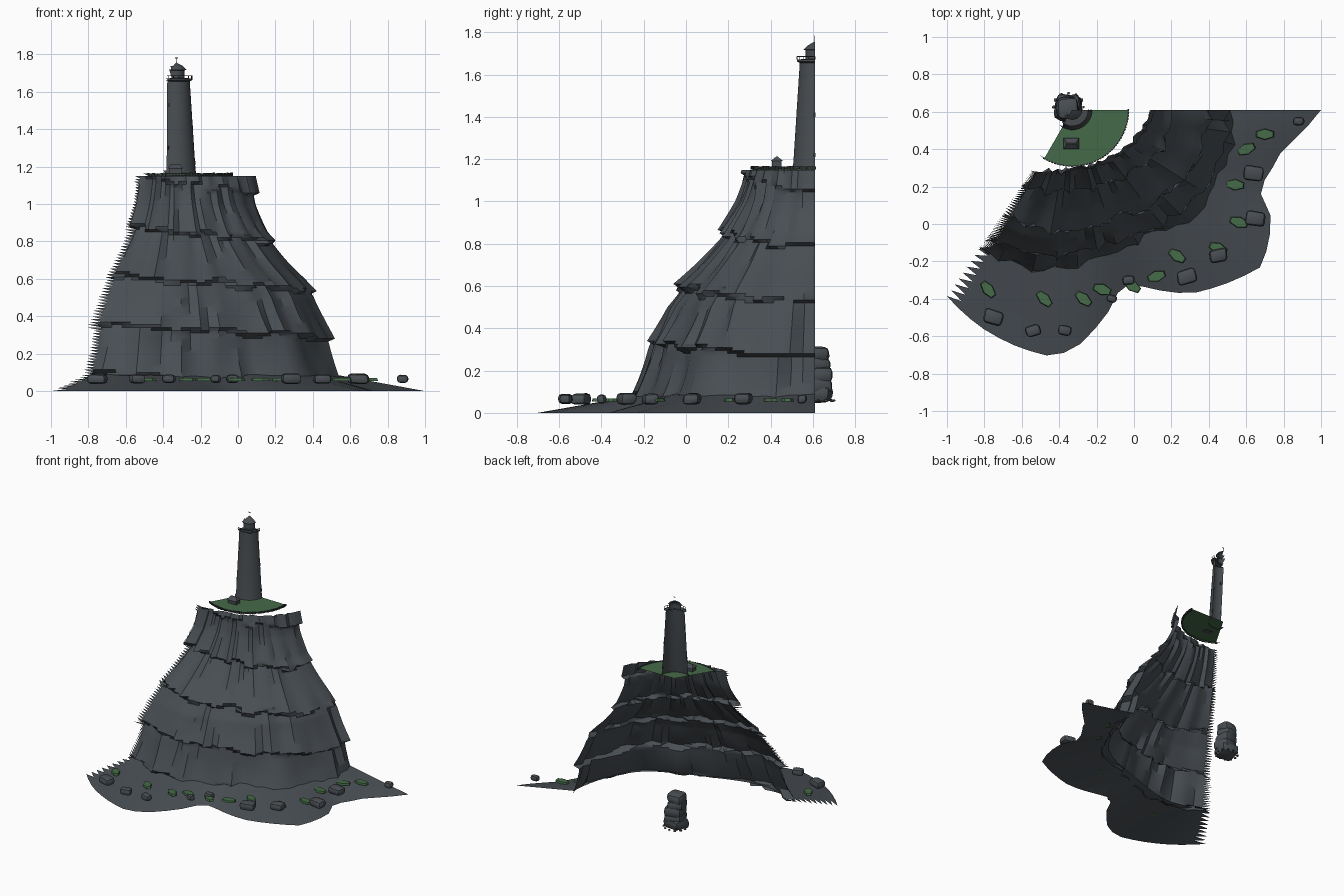
import bpy, bmesh, math, random
from mathutils import Vector, Matrix, noise

random.seed(4)
cube = bpy.data.objects.get("Cube")
if cube:
    bpy.data.objects.remove(cube)

AXIS = Vector((-0.33, 0.61, 0))   # centre of the wedge-shaped headland
START, END = 240, 360             # angles the wedge spans


def material(name, color):
    m = bpy.data.materials.new(name)
    m.use_nodes = True
    m.diffuse_color = (*color, 1)
    m.node_tree.nodes["Principled BSDF"].inputs["Base Color"].default_value = (*color, 1)
    return m


ROCK = material("slate rock", (0.066, 0.077, 0.088))
STONE = material("boulder grey", (0.066, 0.076, 0.085))
WALL = material("tower grey", (0.063, 0.072, 0.08))
IRON = material("dark iron", (0.03, 0.034, 0.038))
GRASS = material("grass green", (0.06, 0.145, 0.065))


def finish(name, bm, mat, smooth=None):
    mesh = bpy.data.meshes.new(name)
    bm.to_mesh(mesh)
    bm.free()
    mesh.materials.append(mat)
    obj = bpy.data.objects.new(name, mesh)
    bpy.context.collection.objects.link(obj)
    if smooth:
        bpy.ops.object.select_all(action='DESELECT')
        obj.select_set(True)
        bpy.context.view_layer.objects.active = obj
        bpy.ops.object.shade_smooth_by_angle(angle=math.radians(smooth))
    return obj


def interp(table, x):
    for (x0, y0), (x1, y1) in zip(table, table[1:]):
        if x <= x1:
            return y0 + (y1 - y0) * max(0, (x - x0) / (x1 - x0))
    return table[-1][1]


def polar(angle, r, z):
    a = math.radians(angle)
    return AXIS + Vector((r * math.cos(a), r * math.sin(a), z))


def wedge(name, rows, step, point, mat, smooth=None, tip=1):
    """Sweep rows round the axis; a saw-toothed extra column ends the left side."""
    bm = bmesh.new()
    angles = range(START - step, END + 1, step)
    grid = [[bm.verts.new(point(a, row)) for row in rows] for a in angles]
    for c in range(len(grid) - 1):
        for i in range(len(rows) - 1):
            a, b = grid[c], grid[c + 1]
            if c == 0:
                bm.faces.new((a[i + tip], b[i], b[i + 1]))
            else:
                bm.faces.new((a[i], b[i], b[i + 1], a[i + 1]))
    loose = [v for v in bm.verts if not v.link_faces]
    bmesh.ops.delete(bm, geom=loose, context='VERTS')
    return finish(name, bm, mat, smooth)


def lathe(name, profile, mat, step=12, smooth=40):
    return wedge(name, profile, step, lambda a, rz: polar(a, *rz), mat, smooth)


def add_box(bm, center, size, turn=0.0):
    m = Matrix.Translation(center) @ Matrix.Rotation(turn, 4, 'Z') @ Matrix.Diagonal((*size, 1))
    return bmesh.ops.create_cube(bm, size=1, matrix=m)["verts"]


# Cliff: layered, scalloped strata that flare downward and undercut at each ledge
FLARE = [(0.07, 0.86), (0.3, 0.8), (0.5, 0.725), (0.6, 0.655), (0.7, 0.57),
         (0.85, 0.455), (1.0, 0.395), (1.15, 0.36)]
RIM = [(240, 0.03), (250, -0.01), (275, -0.05), (290, -0.05), (315, -0.02), (335, 0.01), (360, 0.06)]
FOOT = [(240, 0.03), (258, 0), (273, -0.06), (285, -0.09), (297, -0.08),
        (309, -0.04), (322, 0), (360, 0.01)]


def cliff_point(a, z):
    t = math.radians(a)
    wave = 0.045 * noise.noise(Vector((t * 5, 0, 3))) + 0.0007 * (a - 300)
    level = (z + wave - 0.05) / 0.26
    layer = math.floor(level)
    phase = level - layer
    ledge = (0.038 if layer < 4 else 0.015) * (1 - phase) ** 2 - 0.013
    warp = noise.noise(Vector((t * 6, layer * 2.3, 0)))
    scallop = abs(math.sin(t * 13 + layer * 1.3 + 2 * warp))
    flute = abs(noise.noise(Vector((t * 9, layer * 1.7, z * 1.2))))
    chip = noise.noise(Vector((t * 19, layer * 5.3, z * 3)))
    h = z / 1.15
    r = interp(FLARE, z) + interp(RIM, a) * h ** 2 + interp(FOOT, a) * (1 - h)
    relief = 0.035 * scallop + 0.05 * flute + 0.022 * chip - 0.037
    return polar(a, r + ledge + relief * (1 - 0.5 * h), z)


wedge("cliff", [0.07 + 1.08 * i / 72 for i in range(73)], 4, cliff_point, ROCK, 33)

# Shore apron sloping from the cliff foot to a scalloped waterline
SHORE = [(236, 1.2), (247, 1.26), (257, 1.3), (264, 1.32), (270, 1.29), (281, 1.08),
         (286, 0.96), (292, 1.02), (303, 1.17), (320, 1.31), (326, 1.27),
         (332, 1.2), (337, 1.08), (349, 1.14), (360, 1.33)]


def shore_point(a, t):
    outer = interp(SHORE, a)
    inner = 0.83 + interp(FOOT, a)
    return polar(a, outer + (inner - outer) * t, 0.09 * t)


wedge("shore", [i / 9 for i in range(10)], 4, shore_point, ROCK, 20, tip=0)

# Grass cap on the summit with a ragged dark fringe
lathe("grass_cap", [(0.295, 1.15), (0.3, 1.163), (0.0, 1.166)], GRASS, step=6, smooth=30)
bm = bmesh.new()
for a in range(START, END + 1, 3):
    add_box(bm, polar(a, 0.3, 1.159), (0.008, 0.012, random.uniform(0.01, 0.018)), math.radians(a))
finish("cap_fringe", bm, IRON)

# Lighthouse, cut to the same wedge
lathe("tower", [(0.108, 1.16), (0.103, 1.18), (0.072, 1.66)], WALL)
lathe("gallery", [(0.07, 1.655), (0.086, 1.663), (0.086, 1.672), (0.04, 1.674)], WALL)
lathe("gallery_rail", [(0.086, 1.684), (0.086, 1.688)], IRON)
lathe("lantern", [(0.045, 1.67), (0.045, 1.72)], WALL, step=30)
lathe("lantern_roof", [(0.04, 1.714), (0.054, 1.718), (0.035, 1.738), (0.002, 1.756)], WALL, step=30)
bm = bmesh.new()
for a in range(START, END + 1, 20):
    add_box(bm, polar(a, 0.086, 1.679), (0.003, 0.003, 0.016), math.radians(a))
finish("rail_posts", bm, IRON)
bm = bmesh.new()
add_box(bm, AXIS + Vector((0, -0.001, 1.765)), (0.002, 0.001, 0.03))
add_box(bm, AXIS + Vector((0, -0.001, 1.782)), (0.016, 0.001, 0.005))
finish("weather_vane", bm, IRON)
bm = bmesh.new()
for a, z in ((358, 1.22), (358, 1.41), (242, 1.53), (242, 1.3)):
    add_box(bm, polar(a, 0.102 - 0.0645 * (z - 1.18), z), (0.006, 0.01, 0.02), math.radians(a))
finish("tower_windows", bm, IRON)

# Keeper's hut: box walls and a pitched roof
bm = bmesh.new()
add_box(bm, (-0.335, 0.43, 1.177), (0.07, 0.045, 0.03))
finish("hut_walls", bm, WALL)
bm = bmesh.new()
for v in add_box(bm, (-0.335, 0.43, 1.202), (0.082, 0.06, 0.022)):
    if v.co.z > 1.2:
        v.co.y = 0.43 + (v.co.y - 0.43) * 0.1
        v.co.x = -0.335 + (v.co.x + 0.335) * 0.6
finish("hut_roof", bm, WALL)


def add_boulder(bm, center, size):
    part = bmesh.new()
    for v in add_box(part, (0, 0, 0), size, random.uniform(-0.3, 0.3)):
        v.co *= random.uniform(0.9, 1.12)
    bmesh.ops.bevel(part, geom=part.edges[:], offset=min(size) * 0.38, segments=2,
                    profile=0.5, affect='EDGES')
    bmesh.ops.translate(part, verts=part.verts[:], vec=center)
    temp = bpy.data.meshes.new("temp")
    part.to_mesh(temp)
    part.free()
    bm.from_mesh(temp)
    bpy.data.meshes.remove(temp)


# Boulders along the shore, all at one height
BOULDERS = [(0.88, 0.55, 0.06), (0.64, 0.27, 0.105), (0.65, 0.03, 0.105), (0.45, -0.17, 0.095),
            (0.28, -0.28, 0.1), (-0.03, -0.3, 0.065), (-0.12, -0.4, 0.055),
            (-0.37, -0.57, 0.075), (-0.54, -0.57, 0.08), (-0.75, -0.5, 0.105)]
bm = bmesh.new()
for x, y, s in BOULDERS:
    add_boulder(bm, (x, y, 0.066), (s, s * 0.75, 0.03 + s * 0.22))
finish("boulders", bm, STONE, 30)

# Flat tufts of growth between the boulders, each with its own turn
TUFTS = [(0.7, 0.48, 0), (0.6, 0.4, 0.4), (0.54, 0.21, -0.1), (0.56, 0.01, -0.3),
         (0.45, -0.13, -0.4), (0.23, -0.17, -0.6), (0.12, -0.28, 0.3), (-0.01, -0.33, -0.6),
         (-0.17, -0.35, -0.3), (-0.27, -0.4, -0.7), (-0.48, -0.4, -0.8), (-0.78, -0.35, -0.9)]
bm = bmesh.new()
for x, y, turn in TUFTS:
    m = (Matrix.Translation((x, y, 0.062)) @ Matrix.Rotation(turn, 4, 'Z')
         @ Matrix.Diagonal((0.056, 0.03, 0.014, 1)))
    bmesh.ops.create_cone(bm, cap_ends=True, segments=6, radius1=1, radius2=0.9, depth=1, matrix=m)
finish("tufts", bm, GRASS)

# Sea stack of piled lumps with loose stones round its foot
bm = bmesh.new()
for i in range(5):
    w = 0.135 - 0.006 * i
    spot = (-0.35 + random.uniform(-0.008, 0.008), 0.62, 0.085 + 0.047 * i)
    add_boulder(bm, spot, (w, w, 0.075))
for i in range(12):
    a = math.tau * i / 12
    s = random.uniform(0.01, 0.02)
    add_boulder(bm, (-0.35 + 0.08 * math.cos(a), 0.625 + 0.075 * math.sin(a), 0.058), (s, s, s * 0.7))
finish("sea_stack", bm, STONE, 30)
